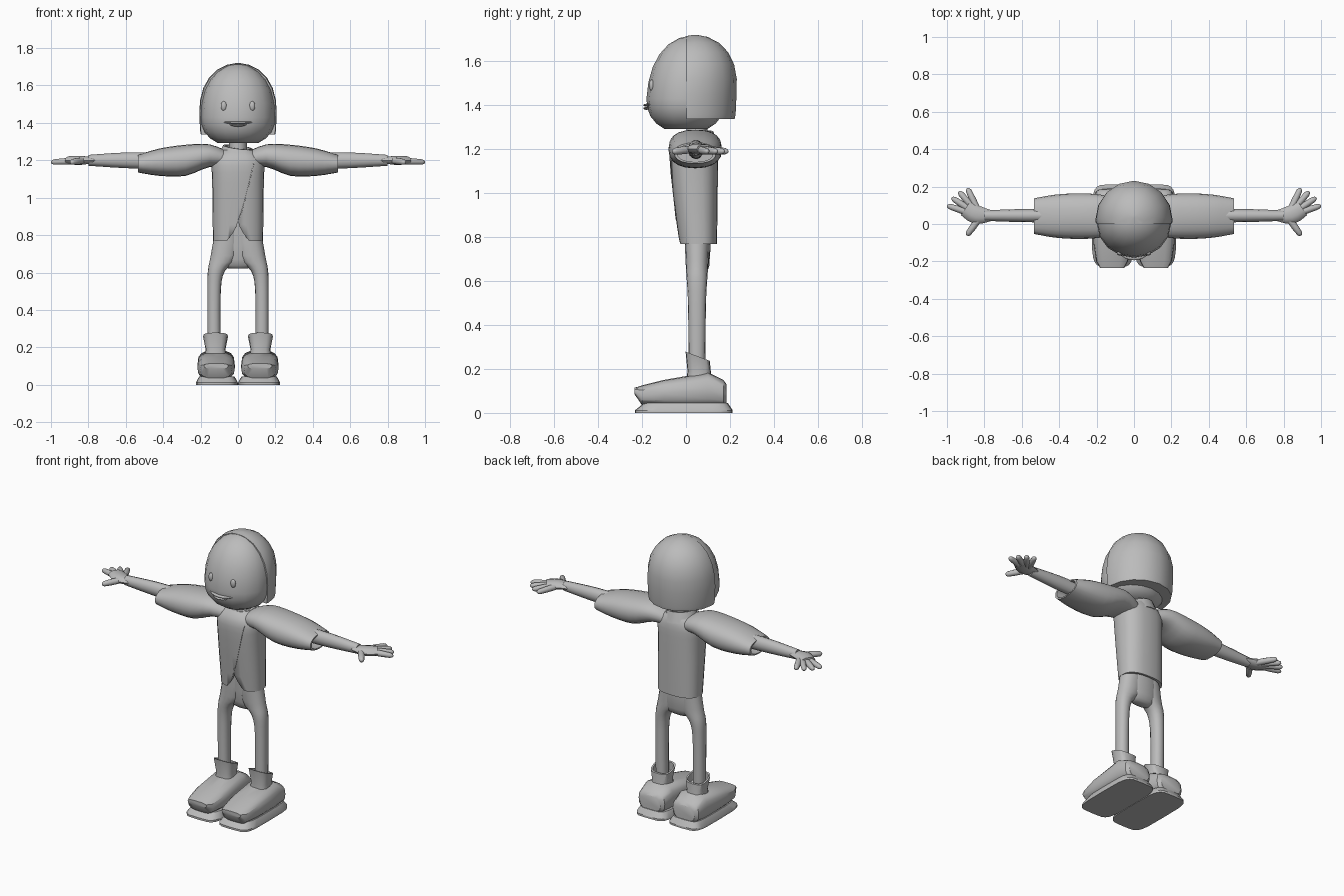
import bpy, bmesh, math
from mathutils import Vector

if "Cube" in bpy.data.objects:
    bpy.data.objects.remove(bpy.data.objects["Cube"])

grey = (0.5, 0.5, 0.5, 1)
material = bpy.data.materials.new("plain grey")
material.use_nodes = True
material.diffuse_color = grey
material.node_tree.nodes["Principled BSDF"].inputs["Base Color"].default_value = grey


def finish(name, bm, mirror=False, angle=40):
    """Turn a bmesh into a smooth shaded object, optionally mirrored left to right."""
    bmesh.ops.recalc_face_normals(bm, faces=bm.faces)
    mesh = bpy.data.meshes.new(name)
    bm.to_mesh(mesh)
    bm.free()
    mesh.materials.append(material)
    part = bpy.data.objects.new(name, mesh)
    bpy.context.collection.objects.link(part)
    bpy.ops.object.select_all(action="DESELECT")
    part.select_set(True)
    bpy.context.view_layer.objects.active = part
    if mirror:
        part.modifiers.new("Mirror", "MIRROR").use_mirror_merge = False
    bpy.ops.object.shade_smooth_by_angle(angle=math.radians(angle))
    return part


def skin(rings):
    """Join rings of points into a closed, capped surface."""
    bm = bmesh.new()
    rows = [[bm.verts.new(point) for point in ring] for ring in rings]
    count = len(rows[0])
    for near, far in zip(rows, rows[1:]):
        for i in range(count):
            j = (i + 1) % count
            bm.faces.new((near[i], near[j], far[j], far[i]))
    bm.faces.new(rows[0])
    bm.faces.new(rows[-1])
    return bm


def ease(rings, steps=3):
    """Fill in a smooth spline between the given rings."""
    last = len(rings) - 1
    filled = []
    for i in range(last):
        quads = list(zip(rings[max(i - 1, 0)], rings[i], rings[i + 1], rings[min(i + 2, last)]))
        for k in range(steps):
            t = k / steps
            filled.append([b + t * (c - a) / 2 + t * t * (a - 2.5 * b + 2 * c - d / 2)
                           + t ** 3 * (3 * b - 3 * c + d - a) / 2 for a, b, c, d in quads])
    return filled + [rings[-1]]


def hollow(rings, depth, wall=0.85):
    """Fold the last ring inwards to make an open cuff or hem."""
    place, middle, wide, tall = rings[-1]
    return list(rings) + [(place + back, middle, wide * wall, tall * wall) for back in (0, depth)]


def loft(axis, fixed, rings, power=2, count=16, swap=False):
    """Rings hold position, moving centre and two radii; the other centre is fixed."""
    def bent(value):
        return math.copysign(abs(value) ** (2 / power), value)
    rows = []
    for place, middle, wide, tall in rings:
        first, second = (middle, fixed) if swap else (fixed, middle)
        row = []
        for i in range(count):
            turn = math.tau * i / count
            point = [first + wide * bent(math.cos(turn)), second + tall * bent(math.sin(turn))]
            point.insert("xyz".index(axis), place)
            row.append(point)
        rows.append(row)
    return skin(rows)


def tube(points, flat=1, count=10):
    """Horizontal tube through x, y, z, radius points."""
    rows = []
    for i, (x, y, z, radius) in enumerate(points):
        before, after = points[max(i - 1, 0)], points[min(i + 1, len(points) - 1)]
        side = Vector((before[1] - after[1], after[0] - before[0], 0)).normalized()
        turns = [math.tau * j / count for j in range(count)]
        rows.append([Vector((x, y, z)) + side * radius * math.cos(turn)
                     + Vector((0, 0, radius * flat * math.sin(turn))) for turn in turns])
    return skin(rows)


def egg(low, middle, high, width, depth, back, start):
    """Head shape: a rounded dome above its middle and a fuller curve below."""
    rings = []
    for i in range(start, 7):
        rise = math.sin(math.pi * i / 12)
        size = max(1 - abs(rise) ** 2.4, 0.002) ** 0.5
        height = high - middle if i > 0 else middle - low
        rings.append((middle + rise * height, back + 0.02 * max(rise, 0),
                      width * size, depth * size))
    return loft("z", 0, rings)


def trim(bm, point, away):
    """Cut everything on the away side and close the opening."""
    bmesh.ops.bisect_plane(bm, geom=bm.verts[:] + bm.edges[:] + bm.faces[:],
                           plane_co=point, plane_no=away, clear_outer=True)
    bmesh.ops.holes_fill(bm, edges=[edge for edge in bm.edges if edge.is_boundary])


# Head: face and the fuller hair shell behind it
finish("face", egg(1.27, 1.43, 1.715, 0.198, 0.18, 0, -4))
hair = egg(1.1, 1.45, 1.72, 0.207, 0.21, 0.02, -5)
trim(hair, (0, 0, 1.337), (0, 0, -1))
trim(hair, (0, 0.002, 0), (0, -1, 0))
finish("hair", hair)

# Eyes and mouth
eyes = bmesh.new()
bmesh.ops.create_uvsphere(eyes, u_segments=16, v_segments=10, radius=0.02)
bmesh.ops.scale(eyes, vec=(0.8, 0.6, 1.3), verts=eyes.verts)
bmesh.ops.translate(eyes, vec=(0.076, -0.156, 1.49), verts=eyes.verts)
finish("eyes", eyes, mirror=True)
for name, reach, height in (("upper_lip", 0.085, 1.4), ("lower_lip", 0.045, 1.386)):
    bow = [i / 4 for i in range(-4, 5)]
    finish(name, tube([(reach * u, 4 * (reach * u) ** 2 - 0.18, height + 0.005 * u * u,
                        0.014 - 0.01 * u * u) for u in bow], flat=0.5))

# Neck and tilted collar
finish("neck", loft("z", 0, [(z, 0.05, 0.047, 0.047) for z in (1.2, 1.32)]))
collar = loft("z", 0, hollow([(1.2, 0.045, 0.11, 0.1), (1.265, 0.045, 0.08, 0.08)], -0.03))
for vert in collar.verts:
    vert.co.z += (vert.co.y - vert.co.x) / 8
finish("collar", collar)

# Jacket body with an open hem and a flared notch at the front
chest = ease([(1.255, 0.045, 0.085, 0.08), (1.2, 0.036, 0.138, 0.107),
              (1.08, 0.038, 0.138, 0.107), (0.768, 0.055, 0.134, 0.086)])
jacket = finish("jacket", loft("z", 0, hollow(chest, 0.1), power=2.5, count=24))
flare = [(math.copysign(0.09 * abs(s) ** 1.5, s), 0.875 - 0.14 * abs(s))
         for s in (i / 5 for i in range(-5, 6))]
cutter = finish("notch_cutter", skin([[(x, y, z) for x, z in flare] for y in (-0.2, 0.01)]))
cutter.hide_render = True
bpy.context.view_layer.objects.active = jacket
notch = jacket.modifiers.new("Notch", "BOOLEAN")
notch.object = cutter
notch.solver = "EXACT"
bpy.ops.object.modifier_apply(modifier=notch.name)
bpy.data.objects.remove(cutter)

# Curved overlap edge running down the jacket front
bpy.context.view_layer.update()
strip = []
for t in (i / 8 for i in range(9)):
    x, z = 0.09 * t ** 0.8, 0.88 + 0.34 * t
    found, spot, normal, face = jacket.ray_cast(Vector((x, -1, z)), Vector((0, 1, 0)))
    if found:
        strip.append([(x + across, spot.y + out, z) for across, out in
                      ((-0.003, 0.004), (0, -0.002), (0.003, -0.002), (0.004, 0.004))])
finish("jacket_edge", skin(strip))

# Puffed sleeves with open cuffs
sleeve = ease([(0.04, 1.2, 0.07, 0.04), (0.15, 1.225, 0.11, 0.06), (0.28, 1.2, 0.122, 0.083),
               (0.42, 1.19, 0.115, 0.073), (0.535, 1.182, 0.095, 0.047)])
finish("sleeves", loft("x", 0.042, hollow(sleeve, -0.1), count=20, power=2.3), True, 50)

# Arms, palms and fanned fingers
arm = [(0.42, 1.198, 0.036, 0.044), (0.6, 1.2, 0.035, 0.042), (0.8, 1.2, 0.028, 0.029)]
finish("arms", loft("x", 0.045, ease(arm), count=12), mirror=True)
palm = [(0.76, 0.045, 1.2, 0.028), (0.84, 0.05, 1.2, 0.05), (0.9, 0.085, 1.2, 0.045)]
finish("palms", tube(ease(palm), flat=0.5), mirror=True)
fan = {"index": (18, 0.189), "middle": (33, 0.185), "ring": (49, 0.178),
       "little": (65, 0.168), "thumb": (-54, 0.125)}
for name, (angle, length) in fan.items():
    aim = Vector((math.cos(math.radians(angle)), math.sin(math.radians(angle)))) * length
    finger = [(0.82 + aim.x * t, 0.04 + aim.y * t, 1.2 - 0.01 * t,
               0.018 * max(1 - t ** 12, 0.05) ** 0.5) for t in (0.2, 0.6, 0.9, 0.97, 1)]
    finish(name + "_fingers", tube(finger), True, 60)

# Trousers: legs meeting in a rounded seat
leg = [(0.18, 0.128, 0.035, 0.037), (0.5, 0.128, 0.036, 0.041), (0.61, 0.115, 0.046, 0.047),
       (0.69, 0.073, 0.073, 0.052), (0.9, 0.05, 0.06, 0.06)]
finish("legs", loft("z", 0.05, ease(leg), power=2.2, swap=True), mirror=True)
seat = [(0.622, 0.055, 0.05, 0.02), (0.67, 0.058, 0.1, 0.048), (0.9, 0.055, 0.1, 0.06)]
finish("seat", loft("z", 0, ease(seat), power=2.4))

# Boots: slanted cuff, chunky body, flat sole
cuff = loft("z", 0.12, hollow([(0.14, 0.06, 0.06, 0.06), (0.19, 0.06, 0.053, 0.053),
                               (0.257, 0.053, 0.067, 0.055)], -0.05), power=3)
for vert in cuff.verts:
    if vert.co.z > 0.2:
        vert.co.z -= 0.38 * (vert.co.y - 0.055)
finish("boot_cuffs", cuff, True, 30)
boot = [(0.185, 0.085, 0.07, 0.045), (0.17, 0.09, 0.09, 0.06), (0.1, 0.105, 0.1, 0.08),
        (-0.1, 0.09, 0.1, 0.06), (-0.2, 0.08, 0.085, 0.045), (-0.235, 0.1, 0.065, 0.014)]
finish("boots", loft("y", 0.117, boot, power=3), True, 35)
sole = [(0, -0.01, 0.112, 0.222), (0.012, -0.01, 0.112, 0.222), (0.045, 0, 0.094, 0.19)]
finish("soles", loft("z", 0.113, sole, power=5, count=24), True, 30)
